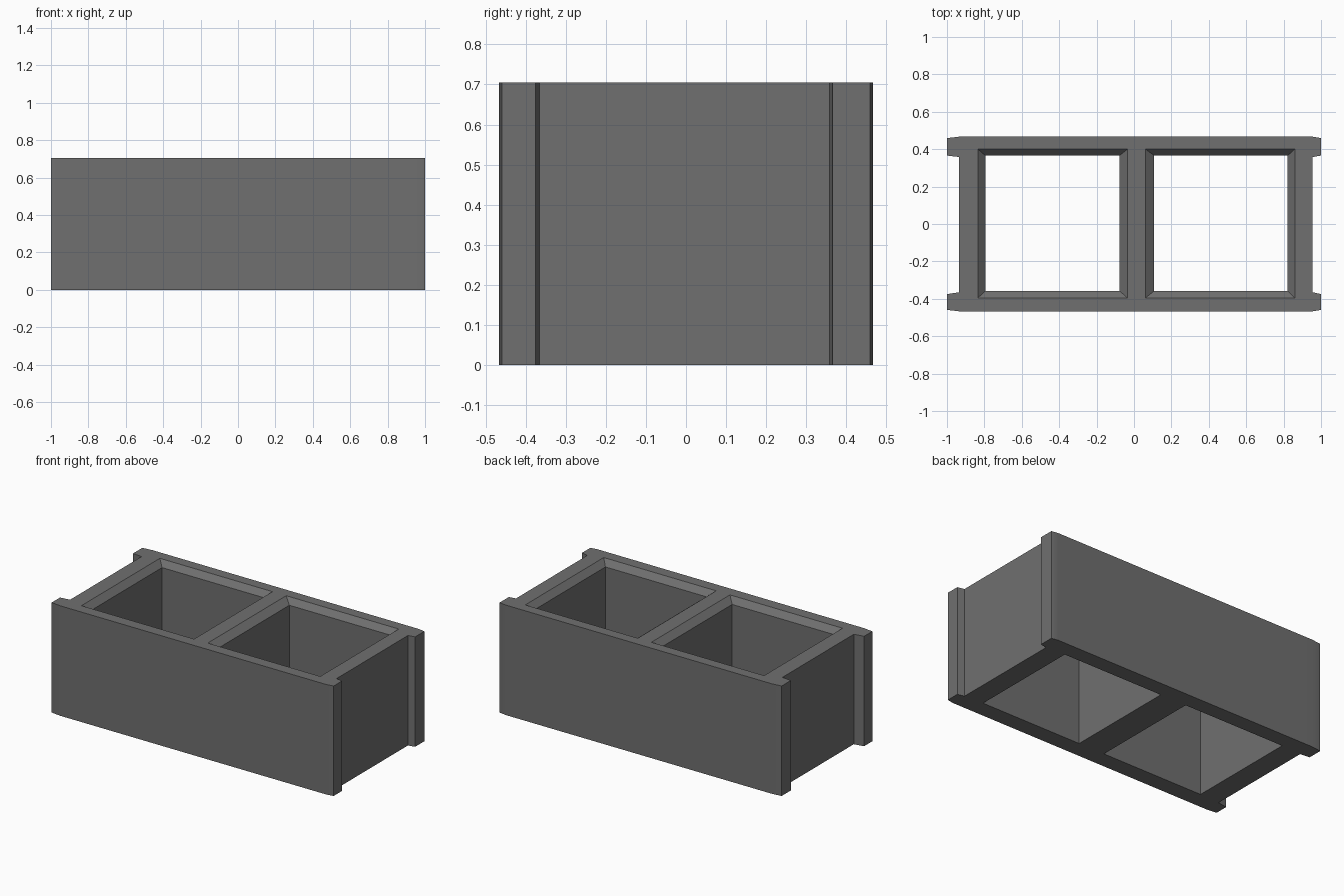
import bpy, bmesh

if "Cube" in bpy.data.objects:
    bpy.data.objects.remove(bpy.data.objects["Cube"])

H = 0.705


def loft(name, rings):
    """Solid from a stack of matching 3D rings, capped at both ends."""
    bm = bmesh.new()
    loops = [[bm.verts.new(p) for p in ring] for ring in rings]
    for a, b in zip(loops, loops[1:]):
        n = len(a)
        for i in range(n):
            j = (i + 1) % n
            bm.faces.new((a[i], a[j], b[j], b[i]))
    bm.faces.new(loops[0][::-1])
    bm.faces.new(loops[-1])
    bmesh.ops.recalc_face_normals(bm, faces=bm.faces)
    mesh = bpy.data.meshes.new(name)
    bm.to_mesh(mesh)
    bm.free()
    obj = bpy.data.objects.new(name, mesh)
    bpy.context.collection.objects.link(obj)
    return obj


def rect(x0, x1, y0, y1, z):
    return [(x0, y0, z), (x1, y0, z), (x1, y1, z), (x0, y1, z)]


# Dark grey concrete
concrete = bpy.data.materials.new("dark_concrete")
concrete.diffuse_color = (0.16, 0.16, 0.16, 1)
concrete.use_nodes = True
concrete.node_tree.nodes["Principled BSDF"].inputs["Base Color"].default_value = concrete.diffuse_color

# Block body: outline with tapered flanges at both ends
outline = [(-0.935, -0.467), (0.955, -0.467), (1, -0.459), (1, -0.375),
           (0.955, -0.365), (0.955, 0.358), (1, 0.366), (1, 0.459),
           (0.955, 0.467), (-0.935, 0.467), (-1, 0.459), (-1, 0.366),
           (-0.935, 0.358), (-0.935, -0.365), (-1, -0.375), (-1, -0.459)]
block = loft("concrete_block", [[(x, y, z) for x, y in outline] for z in (0, H)])
block.data.materials.append(concrete)

# Two square cores, each flared at the top rim
bpy.context.view_layer.objects.active = block
for name, inner, outer in (
        ("left_core", (-0.795, -0.077, -0.358, 0.366), (-0.834, -0.035, -0.395, 0.4)),
        ("right_core", (0.108, 0.822, -0.358, 0.366), (0.062, 0.86, -0.395, 0.4))):
    cutter = loft(name, [rect(*inner, -0.1), rect(*inner, H - 0.036),
                         rect(*outer, H), rect(*outer, H + 0.1)])
    cutter.data.materials.append(concrete)
    cutter.hide_render = True
    mod = block.modifiers.new(name, 'BOOLEAN')
    mod.operation = 'DIFFERENCE'
    mod.solver = 'EXACT'
    mod.object = cutter
    bpy.ops.object.modifier_apply(modifier=name)
    bpy.data.objects.remove(cutter)

# Soft shading across the shallow flange tapers
block.select_set(True)
bpy.ops.object.shade_smooth_by_angle(angle=0.5)
weighted = block.modifiers.new("weighted_normals", 'WEIGHTED_NORMAL')
weighted.keep_sharp = True
